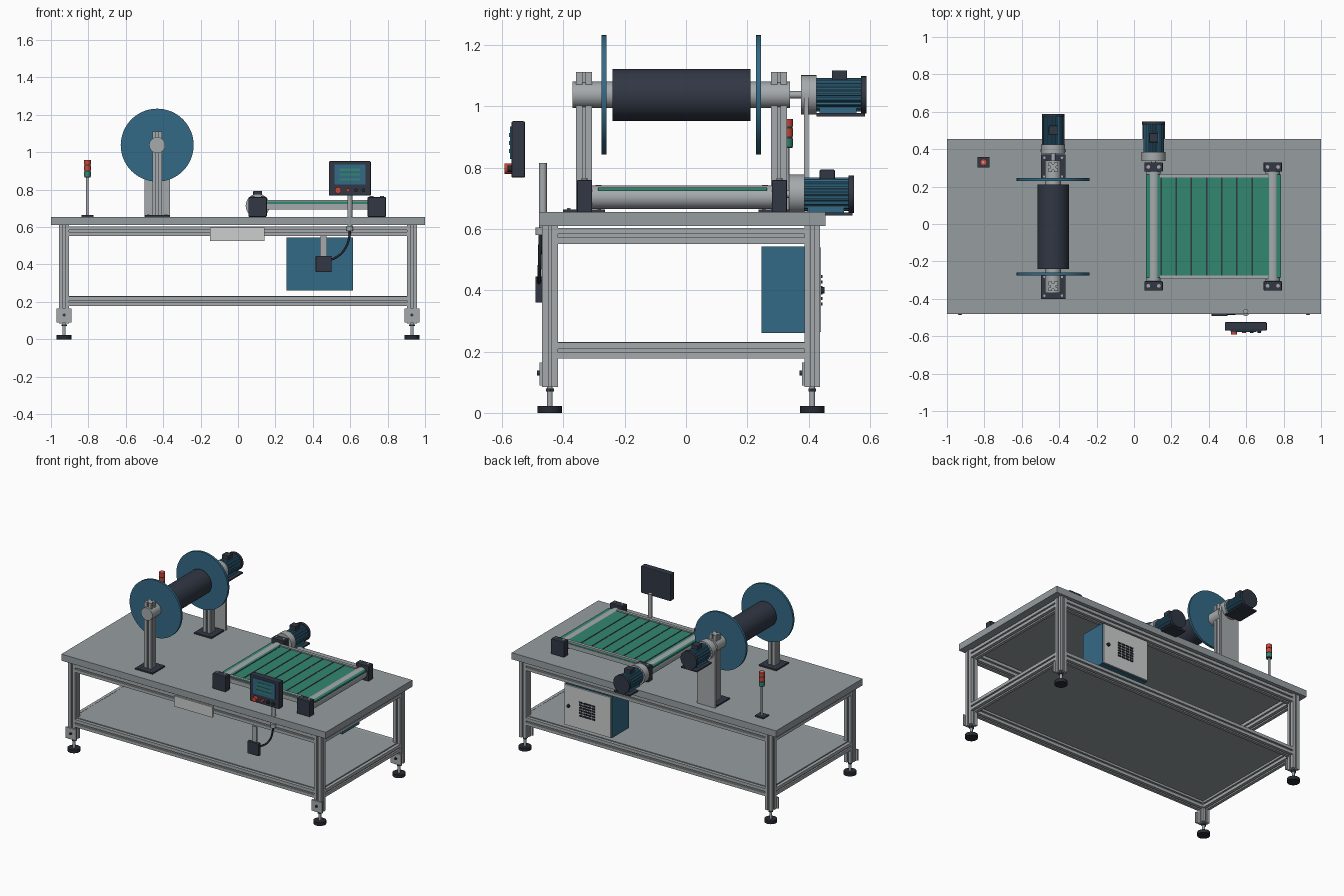
import bpy, bmesh, math
from mathutils import Vector

cube = bpy.data.objects.get("Cube")
if cube:
    bpy.data.objects.remove(cube, do_unlink=True)


def material(name, *rgb):
    linear = [((c / 255 + 0.055) / 1.055) ** 2.4 for c in rgb] + [1]
    mat = bpy.data.materials.new(name)
    mat.use_nodes = True
    mat.diffuse_color = linear
    mat.node_tree.nodes["Principled BSDF"].inputs["Base Color"].default_value = linear
    return mat


STEEL = material("brushed steel", 165, 170, 172)
TABLE = material("table grey", 150, 157, 160)
CHARCOAL = material("charcoal", 49, 55, 68)
RUBBER = material("black rubber", 38, 42, 50)
BLUE = material("machine blue", 52, 106, 134)
GREEN = material("belt green", 50, 134, 112)
RED = material("signal red", 200, 70, 56)
LIGHT = material("light panel", 204, 207, 206)


def prism(name, outline, axis, lo, hi, centre, mat, smooth=False):
    """Extrude a flat outline along an axis from lo to hi."""
    bm = bmesh.new()
    place = {"x": lambda u, v, t: (t, u, v),
             "y": lambda u, v, t: (u, t, v),
             "z": lambda u, v, t: (u, v, t)}[axis]
    rings = [[bm.verts.new(place(u + centre[0], v + centre[1], t)) for u, v in outline]
             for t in (lo, hi)]
    for ring in rings:
        bm.faces.new(ring)
    for i in range(len(outline)):
        a, b = rings
        bm.faces.new((a[i - 1], a[i], b[i], b[i - 1]))
    bmesh.ops.recalc_face_normals(bm, faces=bm.faces)
    mesh = bpy.data.meshes.new(name)
    bm.to_mesh(mesh)
    bm.free()
    mesh.materials.append(mat)
    obj = bpy.data.objects.new(name, mesh)
    bpy.context.collection.objects.link(obj)
    if smooth:
        bpy.ops.object.select_all(action="DESELECT")
        obj.select_set(True)
        bpy.context.view_layer.objects.active = obj
        bpy.ops.object.shade_smooth_by_angle(angle=math.radians(40))
    return obj


def box(name, xs, ys, zs, mat, bevel=0):
    outline = [(xs[0], ys[0]), (xs[1], ys[0]), (xs[1], ys[1]), (xs[0], ys[1])]
    obj = prism(name, outline, "z", *zs, (0, 0), mat)
    if bevel:
        mod = obj.modifiers.new("soft edges", "BEVEL")
        mod.width, mod.segments = bevel, 2
    return obj


def rod(name, radius, axis, lo, hi, centre, mat, sides=32):
    ring = [(radius * math.cos(k * math.tau / sides), radius * math.sin(k * math.tau / sides))
            for k in range(sides)]
    return prism(name, ring, axis, lo, hi, centre, mat, True)


def slotted_bar(name, axis, lo, hi, centre, size=0.052):
    """Square aluminium bar with a groove down each side."""
    h, s, d = size / 2, size / 10, size / 5
    side = [(h, -h), (h, -s), (h - d, -s), (h - d, s), (h, s)]
    outline = []
    for _ in range(4):
        outline += side
        side = [(-v, u) for u, v in side]
    return prism(name, outline, axis, lo, hi, centre, STEEL)


def around(c, half):
    return (c - half, c + half)


# Table frame
FRONT, BACK, END = -0.444, 0.412, 0.93
box("table_top", (-1, 1), (-0.48, 0.455), (0.61, 0.655), TABLE)
box("lower_shelf", (-END, END), (FRONT, BACK), (0.222, 0.232), TABLE)
for level, z in (("upper", 0.578), ("lower", 0.203)):
    for side, y in (("front", FRONT), ("back", BACK)):
        slotted_bar(f"{level}_{side}_rail", "x", -0.904, 0.904, (y, z))
    for side, x in (("right", -END), ("left", END)):
        slotted_bar(f"{level}_{side}_rail", "y", FRONT + 0.026, BACK - 0.026, (x, z))

# Legs with levelling feet
for end, y in (("front", FRONT), ("back", BACK)):
    for side, x in (("right", -END), ("left", END)):
        tag = f"{end}_{side}"
        slotted_bar(f"{tag}_leg", "z", 0.085, 0.61, (x, y))
        rod(f"{tag}_foot_pad", 0.04, "z", 0, 0.022, (x, y), RUBBER)
        rod(f"{tag}_foot_stem", 0.009, "z", 0.02, 0.09, (x, y), STEEL, 16)
        rod(f"{tag}_foot_nut", 0.015, "z", 0.07, 0.08, (x, y), CHARCOAL, 6)
        box(f"{tag}_foot_bracket", around(x, 0.04), (y - 0.034, y - 0.024), (0.09, 0.165), STEEL)
        rod(f"{tag}_bracket_bolt", 0.008, "y", y - 0.042, y - 0.03, (x, 0.13), CHARCOAL, 12)


def drive_motor(tag, x, y, z):
    """Geared motor facing backwards, starting at depth y."""
    rod(f"{tag}_gearbox", 0.064, "y", y, y + 0.05, (x, z), STEEL)
    rod(f"{tag}_drive_shaft", 0.012, "y", y - 0.05, y, (x, z), STEEL, 16)
    fins = []
    for k in range(72):
        r, a = (0.055 if k % 4 < 2 else 0.051), k * math.tau / 72
        fins.append((r * math.cos(a), r * math.sin(a)))
    prism(f"{tag}_motor_body", fins, "y", y + 0.05, y + 0.195, (x, z), BLUE)
    rod(f"{tag}_fan_cover", 0.061, "y", y + 0.195, y + 0.213, (x, z), CHARCOAL)
    box(f"{tag}_motor_base", around(x, 0.06), (y + 0.05, y + 0.208), (z - 0.07, z - 0.06), CHARCOAL)
    box(f"{tag}_motor_mount", around(x, 0.035), (y + 0.06, y + 0.18), (z - 0.062, z - 0.04), BLUE)
    box(f"{tag}_terminal_box", around(x, 0.024), (y + 0.1, y + 0.15), (z + 0.045, z + 0.08), CHARCOAL, 0.004)


# Winding reel
RX, RZ = -0.432, 1.038
rod("reel_drum", 0.085, "y", -0.24, 0.21, (RX, RZ), CHARCOAL, 48)
rod("reel_shaft", 0.043, "y", -0.37, 0.34, (RX, RZ), STEEL)
for side, y, post in (("front", -0.268, -0.333), ("back", 0.237, 0.304)):
    rod(f"{side}_reel_flange", 0.195, "y", *around(y, 0.008), (RX, RZ), BLUE, 64)
    slotted_bar(f"{side}_reel_post", "z", 0.66, 1.112, (RX, post))
    box(f"{side}_post_base", around(RX, 0.066), around(post, 0.068), (0.655, 0.664), CHARCOAL)
    for dx in (-0.047, 0.047):
        for dy in (-0.05, 0.05):
            rod(f"{side}_base_bolt", 0.007, "z", 0.66, 0.668, (RX + dx, post + dy), STEEL, 6)
box("reel_motor_plate", around(RX, 0.068), (0.385, 0.4), (0.655, 1.04), STEEL)
drive_motor("reel", RX, 0.376, RZ)

# Belt conveyor
box("conveyor_belt", (0.065, 0.785), (-0.287, 0.265), (0.724, 0.736), GREEN)
for i in range(7):
    box("belt_groove", around(0.145 + 0.081 * i, 0.004), (-0.275, 0.255), (0.732, 0.738), CHARCOAL)
for side, y in (("front", -0.285), ("back", 0.258)):
    box(f"{side}_conveyor_rail", (0.14, 0.72), around(y, 0.01), (0.695, 0.724), STEEL)
    box(f"{side}_conveyor_edge", (0.14, 0.72), around(y, 0.01), (0.736, 0.744), STEEL)
for end, x in (("drive", 0.105), ("idle", 0.742)):
    rod(f"{end}_roller", 0.038, "y", -0.306, 0.282, (x, 0.704), STEEL)
    for side, y in (("front", -0.331), ("back", 0.305)):
        box(f"{end}_{side}_bearing", around(x, 0.049), around(y, 0.025), (0.655, 0.76), CHARCOAL, 0.004)
        for dx in (-0.028, 0.028):
            rod("bearing_bolt", 0.01, "z", 0.758, 0.766, (x + dx, y), STEEL, 12)
drive_motor("conveyor", 0.105, 0.336, 0.714)

# Operator panel
PX = 0.598
box("panel_housing", around(PX, 0.112), (-0.57, -0.525), (0.768, 0.952), CHARCOAL, 0.005)
box("panel_screen", around(PX, 0.083), (-0.574, -0.568), (0.828, 0.935), BLUE)
for i in range(3):
    box("screen_row", around(PX, 0.055), (-0.577, -0.573), around(0.855 + 0.026 * i, 0.006), GREEN)
rod("stop_button", 0.017, "y", -0.592, -0.568, (0.535, 0.797), RED, 20)
for x, mat in ((0.588, RED), (0.63, RUBBER), (0.67, RUBBER)):
    rod("push_button", 0.01, "y", -0.582, -0.568, (x, 0.797), mat, 16)
rod("panel_post", 0.013, "z", 0.59, 0.815, (PX, -0.467), STEEL, 20)
rod("post_collar", 0.018, "z", 0.58, 0.605, (PX, -0.474), STEEL, 20)

# Switch box and its cable
box("switch_box", (0.415, 0.5), (-0.492, -0.468), (0.36, 0.445), CHARCOAL, 0.003)
box("switch_hanger", (0.439, 0.476), (-0.478, -0.47), (0.44, 0.55), STEEL)
curve = bpy.data.curves.new("panel_cable", "CURVE")
curve.dimensions, curve.bevel_depth = "3D", 0.006
spline = curve.splines.new("BEZIER")
spline.bezier_points.add(1)
start, finish = spline.bezier_points
for point, co, pull in ((start, (PX, -0.476, 0.585), (0, 0, -0.09)),
                        (finish, (0.495, -0.48, 0.425), (0.06, 0, 0.02))):
    point.co = co
    point.handle_right = Vector(co) + Vector(pull)
    point.handle_left = Vector(co) - Vector(pull)
finish.handle_left, finish.handle_right = finish.handle_right.copy(), finish.handle_left.copy()
curve.materials.append(RUBBER)
cable = bpy.data.objects.new("panel_cable", curve)
bpy.context.collection.objects.link(cable)

# Blank front plate
box("front_plate", (-0.15, 0.142), (-0.479, -0.47), (0.525, 0.597), LIGHT)

# Electrical cabinet
box("cabinet", (0.258, 0.616), (0.247, 0.432), (0.26, 0.543), BLUE)
box("cabinet_door", (0.262, 0.612), (0.43, 0.441), (0.264, 0.539), LIGHT)
for column in range(4):
    for row in range(6):
        box("door_vent", around(0.392 + 0.031 * column, 0.012), (0.44, 0.446),
            around(0.355 + 0.018 * row, 0.005), RUBBER)
rod("door_lock", 0.011, "y", 0.44, 0.452, (0.578, 0.4), RUBBER, 16)

# Signal tower
SX, SY = -0.805, 0.33
box("tower_base", around(SX, 0.032), around(SY, 0.029), (0.655, 0.664), CHARCOAL)
rod("tower_pole", 0.007, "z", 0.66, 0.96, (SX, SY), STEEL, 16)
for name, z, mat in (("green", 0.87, GREEN), ("middle", 0.902, RED), ("top", 0.934, RED)):
    rod(f"{name}_lamp", 0.019, "z", z, z + 0.026, (SX, SY), mat, 24)
    rod(f"{name}_lamp_ring", 0.017, "z", z - 0.006, z, (SX, SY), CHARCOAL, 24)
